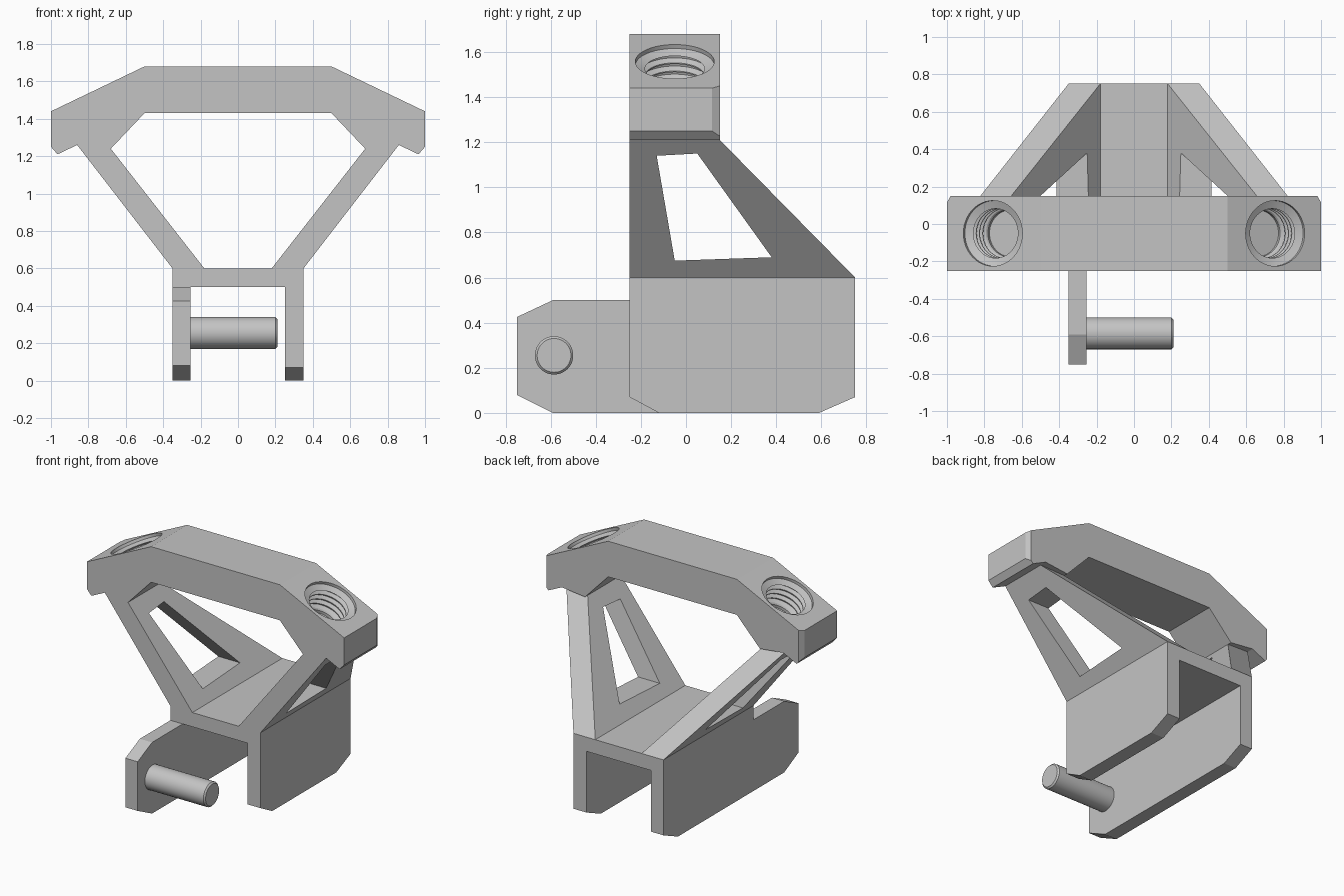
import bpy, bmesh, math
from mathutils import Vector

if "Cube" in bpy.data.objects:
    bpy.data.objects.remove(bpy.data.objects["Cube"])

grey = bpy.data.materials.new("light_grey")
grey.diffuse_color = (0.55, 0.55, 0.55, 1)
grey.use_nodes = True
grey.node_tree.nodes["Principled BSDF"].inputs["Base Color"].default_value = grey.diffuse_color


def finish(name, bm):
    bmesh.ops.recalc_face_normals(bm, faces=bm.faces)
    me = bpy.data.meshes.new(name)
    bm.to_mesh(me)
    bm.free()
    ob = bpy.data.objects.new(name, me)
    bpy.context.collection.objects.link(ob)
    me.materials.append(grey)
    return ob


def prism(points, depth):
    """Extrude a closed 3D outline along the depth vector."""
    bm = bmesh.new()
    face = bm.faces.new([bm.verts.new(p) for p in points])
    ext = bmesh.ops.extrude_face_region(bm, geom=[face], use_keep_orig=True)
    bmesh.ops.translate(bm, vec=depth,
                        verts=[g for g in ext["geom"] if isinstance(g, bmesh.types.BMVert)])
    return bm


def lathe(name, profile, steps=48):
    """Spin a (radius, height) profile about z."""
    bm = bmesh.new()
    vs = [bm.verts.new((r, 0, z)) for r, z in profile]
    es = [bm.edges.new(p) for p in zip(vs, vs[1:])]
    bmesh.ops.spin(bm, geom=vs + es, cent=(0, 0, 0), axis=(0, 0, 1),
                   angle=2 * math.pi, steps=steps)
    bmesh.ops.remove_doubles(bm, verts=bm.verts, dist=1e-4)
    return finish(name, bm)


def smooth(ob):
    bpy.ops.object.select_all(action='DESELECT')
    ob.select_set(True)
    bpy.context.view_layer.objects.active = ob
    bpy.ops.object.shade_smooth_by_angle(angle=math.radians(25))


# Channel base: short right wall, long left wall, bridging plate
right = [(-.25, .07), (-.12, 0), (.59, 0), (.75, .07), (.75, .6), (-.25, .6)]
left = [(-.75, .08), (-.59, 0), (.59, 0), (.75, .07), (.75, .6),
        (-.25, .6), (-.25, .5), (-.59, .5), (-.75, .425)]
finish("right_wall", prism([(.25, y, z) for y, z in right], (.1, 0, 0)))
finish("left_wall", prism([(-.35, y, z) for y, z in left], (.095, 0, 0)))
finish("base_plate", prism([(-.255, -.25, .5), (.25, -.25, .5), (.25, -.25, .6),
                            (-.255, -.25, .6)], (0, 1, 0)))

# Pin on the long wall
pin = lathe("pin", [(0, 0), (.085, 0), (.085, .455), (.075, .465), (0, .465)])
pin.location = (-.255, -.585, .255)
pin.rotation_euler = (0, math.pi / 2, 0)
smooth(pin)


# Leaning legs, each with a four-sided window cut along x
def leg(name, side):
    bm = bmesh.new()
    hole = [(-.05, .675), (.38, .69), (.05, 1.15), (-.13, 1.14)]
    rings = []
    for x0, slope, top in ((.18, .5 / .64, 1.24), (.35, .51 / .66, 1.26)):
        back = .75 - (top - .6) * .6 / .61
        rim = [(-.25, .6), (.75, .6), (back, top), (-.25, top)]
        for loop in (rim, hole):
            rings.append([bm.verts.new((side * (x0 + (z - .6) * slope), y, z))
                          for y, z in loop])
    rim_in, hole_in, rim_out, hole_out = rings
    for a, b in ((rim_in, hole_in), (rim_out, hole_out),
                 (rim_in, rim_out), (hole_in, hole_out)):
        for i in range(4):
            j = (i + 1) % 4
            bm.faces.new((a[i], a[j], b[j], b[i]))
    finish(name, bm)


leg("right_leg", 1)
leg("left_leg", -1)

# Angled top bar
half = [(.5, 1.68), (1, 1.44), (1, 1.25), (.965, 1.21), (.86, 1.26), (.68, 1.24), (.5, 1.43)]
outline = half + [(-x, z) for x, z in reversed(half)]
bm = prism([(x, -.25, z) for x, z in outline], (0, .4, 0))
for s in (1, -1):  # chamfer the rear end corners
    cut = bmesh.ops.bisect_plane(bm, geom=bm.verts[:] + bm.edges[:] + bm.faces[:],
                                 plane_co=(s, .115, 1.3), plane_no=(s * .035, .02, 0),
                                 clear_outer=True)
    edges = [g for g in cut["geom_cut"] if isinstance(g, bmesh.types.BMEdge)]
    bmesh.ops.holes_fill(bm, edges=edges, sides=0)
bar = finish("top_bar", bm)

# Threaded blind sockets square to the sloping ends
thread = [(0, -.22), (.125, -.22), (.125, -.2)]
for i in range(4):
    z = -.19 + i * .04
    thread += [(.132, z), (.158, z + .012), (.158, z + .022), (.132, z + .034)]
thread += [(.16, -.026), (.175, -.02), (.175, .03), (0, .03)]
tilt = math.atan2(.24, .5)
for s in (1, -1):
    cutter = lathe("socket_cutter", thread)
    cutter.location = (s * .755, -.05, 1.558)
    cutter.rotation_euler = (0, s * tilt, 0)
    cutter.hide_render = True
    mod = bar.modifiers.new("socket", 'BOOLEAN')
    mod.operation, mod.solver, mod.object = 'DIFFERENCE', 'EXACT', cutter
    bpy.context.view_layer.update()
    bpy.context.view_layer.objects.active = bar
    bpy.ops.object.modifier_apply(modifier=mod.name)
    bpy.data.objects.remove(cutter)
smooth(bar)
